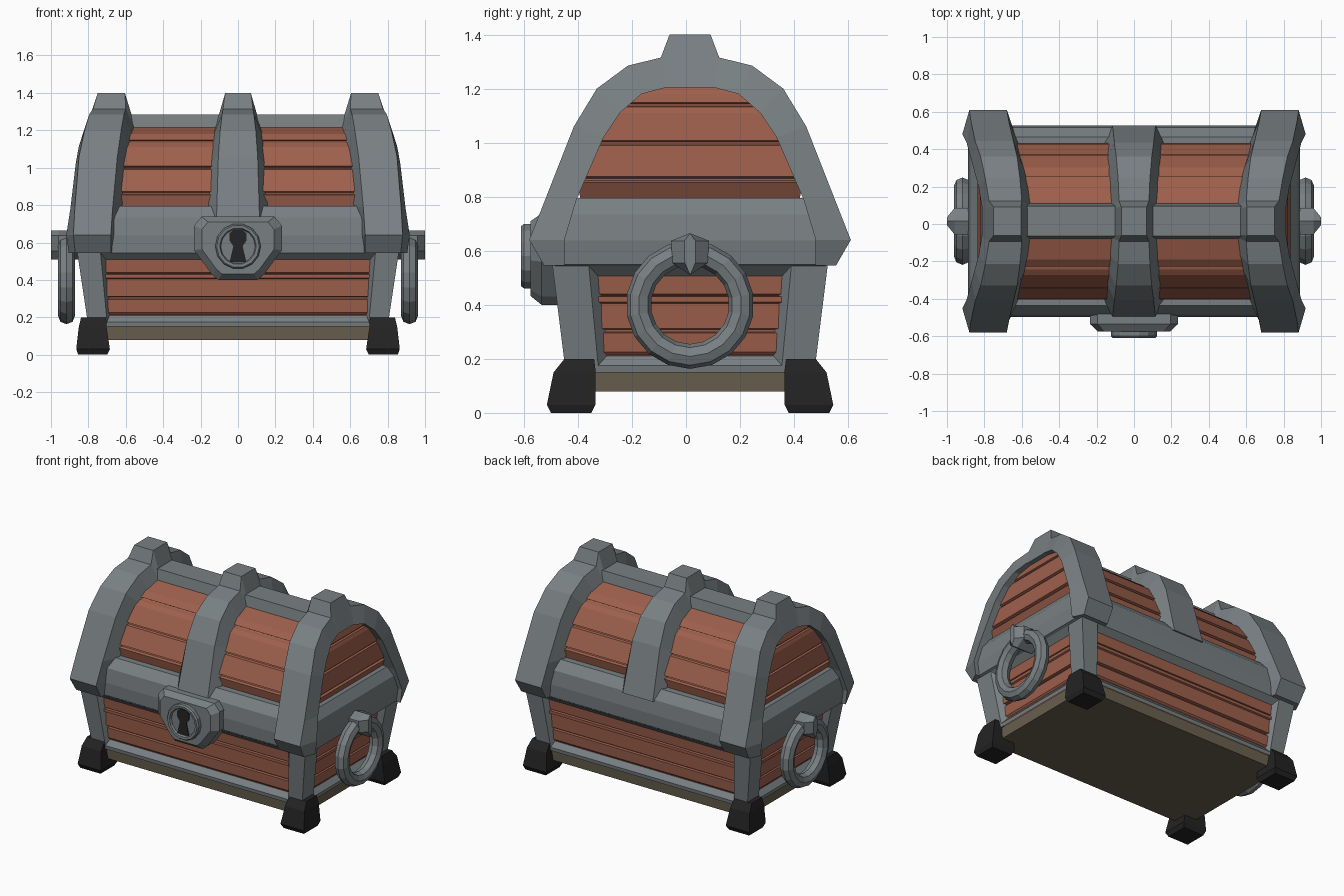
import bpy, bmesh, math

CY = 0.015  # the chest body sits slightly behind the origin


def material(name, rgb):
    m = bpy.data.materials.new(name)
    m.diffuse_color = (*rgb, 1)
    return m


IRON = material("grey iron", (0.19, 0.215, 0.225))
WOOD = material("red brown wood", (0.34, 0.115, 0.072))
BLACK = material("black", (0.017, 0.017, 0.017))
TAN = material("tan board", (0.14, 0.115, 0.078))


def build(name, verts, faces, mat):
    bm = bmesh.new()
    vs = [bm.verts.new(v) for v in verts]
    for f in faces:
        bm.faces.new([vs[i] for i in f])
    bmesh.ops.recalc_face_normals(bm, faces=bm.faces)
    me = bpy.data.meshes.new(name)
    bm.to_mesh(me)
    bm.free()
    me.materials.append(mat)
    ob = bpy.data.objects.new(name, me)
    bpy.context.collection.objects.link(ob)
    return ob


def loft(name, rings, mat):
    """Skin equal rings of points and cap both ends."""
    n, k = len(rings[0]), len(rings)
    faces = [(r * n + i, r * n + (i + 1) % n, (r + 1) * n + (i + 1) % n, (r + 1) * n + i)
             for r in range(k - 1) for i in range(n)]
    faces += [tuple(range(n)), tuple(range((k - 1) * n, k * n))]
    return build(name, [p for r in rings for p in r], faces, mat)


def rect(z, hx, hy, cx=0, cy=CY):
    return [(cx - hx, cy - hy, z), (cx + hx, cy - hy, z), (cx + hx, cy + hy, z), (cx - hx, cy + hy, z)]


def interp(z, table):
    for (z0, *a), (z1, *b) in zip(table, table[1:]):
        if z <= z1:
            break
    t = (z - z0) / (z1 - z0)
    return [p + (q - p) * t for p, q in zip(a, b)]


def planks(name, table, levels):
    """Stack of boards: each level is (height, offset from the base surface)."""
    rings = []
    for z, off in levels:
        hx, hy = interp(z, table)
        rings.append(rect(z, hx + off, hy + off))
    return loft(name, rings, WOOD)


# Bottom board
loft("bottom_board", [rect(0.08, 0.785, 0.445), rect(0.155, 0.79, 0.45)], TAN)

# Feet
for sx in (-1, 1):
    for sy in (-1, 1):
        loft("foot", [rect(z, hx, hy, sx * cx, CY + sy * cy) for z, hx, hy, cx, cy in (
            (0, 0.077, 0.075, 0.777, 0.44), (0.03, 0.09, 0.09, 0.775, 0.44),
            (0.15, 0.074, 0.078, 0.777, 0.427), (0.2, 0.067, 0.055, 0.772, 0.41))], BLACK)

# Wooden body boards, tapering downwards
planks("body_planks", [(0.15, 0.765, 0.425), (0.56, 0.825, 0.477)],
       [(0.16, 0), (0.215, 0), (0.225, 0.008), (0.295, 0.004), (0.299, -0.01), (0.308, -0.01),
        (0.312, 0.008), (0.405, 0.0), (0.41, 0.01), (0.43, 0.008), (0.434, -0.01), (0.44, 0.004), (0.55, 0)])


# Iron body frame: four bevelled openings between the corner posts
def frame_side(front, s):
    def at(u, z, d):
        hx, hy = interp(z, [(0.15, 0.80, 0.46), (0.55, 0.86, 0.51)])
        return (u, CY + s * (hy - d), z) if front else (s * (hx - d), CY + u, z)
    if front:
        loops = [(0.80, 0.15, 0.86, 0.55, 0), (0.70, 0.175, 0.735, 0.545, 0), (0.685, 0.215, 0.70, 0.5, 0.04)]
    else:
        loops = [(0.46, 0.15, 0.51, 0.55, 0), (0.34, 0.175, 0.375, 0.545, 0), (0.305, 0.215, 0.335, 0.5, 0.04)]
    verts = []
    for u0, z0, u1, z1, d in loops:
        verts += [at(-u0, z0, d), at(u0, z0, d), at(u1, z1, d), at(-u1, z1, d)]
    faces = [(r + i, r + (i + 1) % 4, r + 4 + (i + 1) % 4, r + 4 + i) for r in (0, 4) for i in range(4)]
    ob = build("body_frame", verts, faces, IRON)
    # make the open frame face outwards
    p = ob.data.polygons[0]
    if p.normal[1 if front else 0] * s < 0:
        ob.data.flip_normals()


for s in (-1, 1):
    frame_side(True, s)
    frame_side(False, s)

# Iron rim between body and lid
loft("rim_band", [rect(*r) for r in ((0.54, 0.85, 0.495), (0.55, 0.875, 0.507), (0.638, 0.887, 0.512),
                                     (0.735, 0.875, 0.5), (0.795, 0.835, 0.45))], IRON)

# Wooden lid boards, vaulted front to back
LID = [(0.74, 0.84, 0.455), (0.79, 0.835, 0.44), (1.02, 0.815, 0.34), (1.11, 0.80, 0.28),
       (1.18, 0.785, 0.2), (1.215, 0.775, 0.1)]
planks("lid_planks", LID,
       [(0.75, -0.05), (0.79, -0.035), (0.853, 0.006), (0.86, -0.008), (0.868, -0.008), (0.874, 0.01),
        (0.99, 0.004), (0.995, -0.008), (1.002, -0.008), (1.008, 0.008), (1.11, 0.008), (1.132, 0.004),
        (1.136, -0.008), (1.143, -0.008), (1.148, 0.006), (1.18, 0.004), (1.215, 0)])


# Iron straps over the lid
def strap(name, stations, s=1):
    """Station: outer y, z; inner y, z; x of side, outer edge, inner edge, inner base."""
    full = [(1, *st) for st in stations] + [(-1, *st) for st in reversed(stations)]
    rings = [[(s * xa, CY + m * yi, zi), (s * xo, CY + m * yo, zo),
              (s * xn, CY + m * yo, zo), (s * xb, CY + m * yi, zi)]
             for m, yo, zo, yi, zi, xa, xo, xn, xb in full]
    return loft(name, rings, IRON)


END = [(0.54, 0.545, 0.465, 0.545, 0.905, 0.87, 0.68, 0.67),
       (0.595, 0.64, 0.465, 0.64, 0.918, 0.88, 0.68, 0.655),
       (0.536, 0.79, 0.42, 0.79, 0.895, 0.872, 0.67, 0.62),
       (0.43, 1.06, 0.32, 1.02, 0.868, 0.85, 0.645, 0.60),
       (0.345, 1.2, 0.26, 1.11, 0.852, 0.82, 0.625, 0.58),
       (0.23, 1.285, 0.18, 1.18, 0.83, 0.795, 0.61, 0.565),
       (0.108, 1.315, 0.085, 1.205, 0.815, 0.775, 0.60, 0.55),
       (0.076, 1.4, 0.07, 1.205, 0.812, 0.75, 0.605, 0.545)]
for s in (-1, 1):
    strap("end_strap", END, s)

MID = [(0.512, 0.725, 0.45, 0.725, 0.16, 0.115), (0.42, 1.06, 0.32, 1.02, 0.15, 0.105),
       (0.345, 1.2, 0.26, 1.11, 0.14, 0.095), (0.23, 1.285, 0.18, 1.18, 0.13, 0.085),
       (0.108, 1.315, 0.085, 1.205, 0.125, 0.08), (0.076, 1.4, 0.07, 1.205, 0.125, 0.068)]
strap("middle_strap", [(a, b, c, d, w, e, -e, -w) for a, b, c, d, w, e in MID])

# Ridge beam along the top of the lid
loft("ridge_beam", [[(x, CY + y, z) for y, z in ((-0.1, 1.19), (-0.08, 1.285), (0.08, 1.285), (0.1, 1.19))]
                    for x in (-0.63, 0.63)], IRON)

# Lock plate
OUT = [(0.195, 0.738), (0.235, 0.69), (0.235, 0.56), (0.14, 0.43), (0.105, 0.4)]
OUT += [(-x, z) for x, z in reversed(OUT)]
loft("lock_plate", [[(x * k, y, 0.58 + (z - 0.58) * k) for x, z in OUT]
                    for y, k in ((-0.45, 1), (-0.535, 1), (-0.575, 0.82))], IRON)


# Lock disc with raised lip
def circle(r, y, n=14):
    return [(r * math.cos(2 * math.pi * i / n), y, 0.58 + r * math.sin(2 * math.pi * i / n)) for i in range(n)]


loft("lock_disc", [circle(r, y) for r, y in ((0.122, -0.55), (0.122, -0.6), (0.114, -0.61),
                                             (0.098, -0.608), (0.092, -0.595))], IRON)

# Keyhole
KEY = [(0.022, 0.668), (0.045, 0.65), (0.045, 0.61), (0.025, 0.58), (0.045, 0.495)]
KEY += [(-x, z) for x, z in reversed(KEY)]
loft("keyhole", [[(x, y, z) for x, z in KEY] for y in (-0.593, -0.6)], BLACK)

# Ring handles and their pegs
PEG = [(0, 0.665), (0.07, 0.637), (0.065, 0.555), (0, 0.51), (-0.065, 0.555), (-0.07, 0.637)]
for s in (-1, 1):
    bpy.ops.mesh.primitive_torus_add(major_segments=18, minor_segments=8, major_radius=0.191,
                                     minor_radius=0.046, location=(s * 0.917, CY, 0.4),
                                     rotation=(0, math.pi / 2, 0))
    ring = bpy.context.object
    ring.name = "handle_ring"
    ring.data.materials.append(IRON)
    loft("handle_peg", [[(s * x, CY + y * k, z) for y, z in PEG]
                        for x, k in ((0.84, 1), (0.96, 1), (1.0, 0.3))], IRON)
